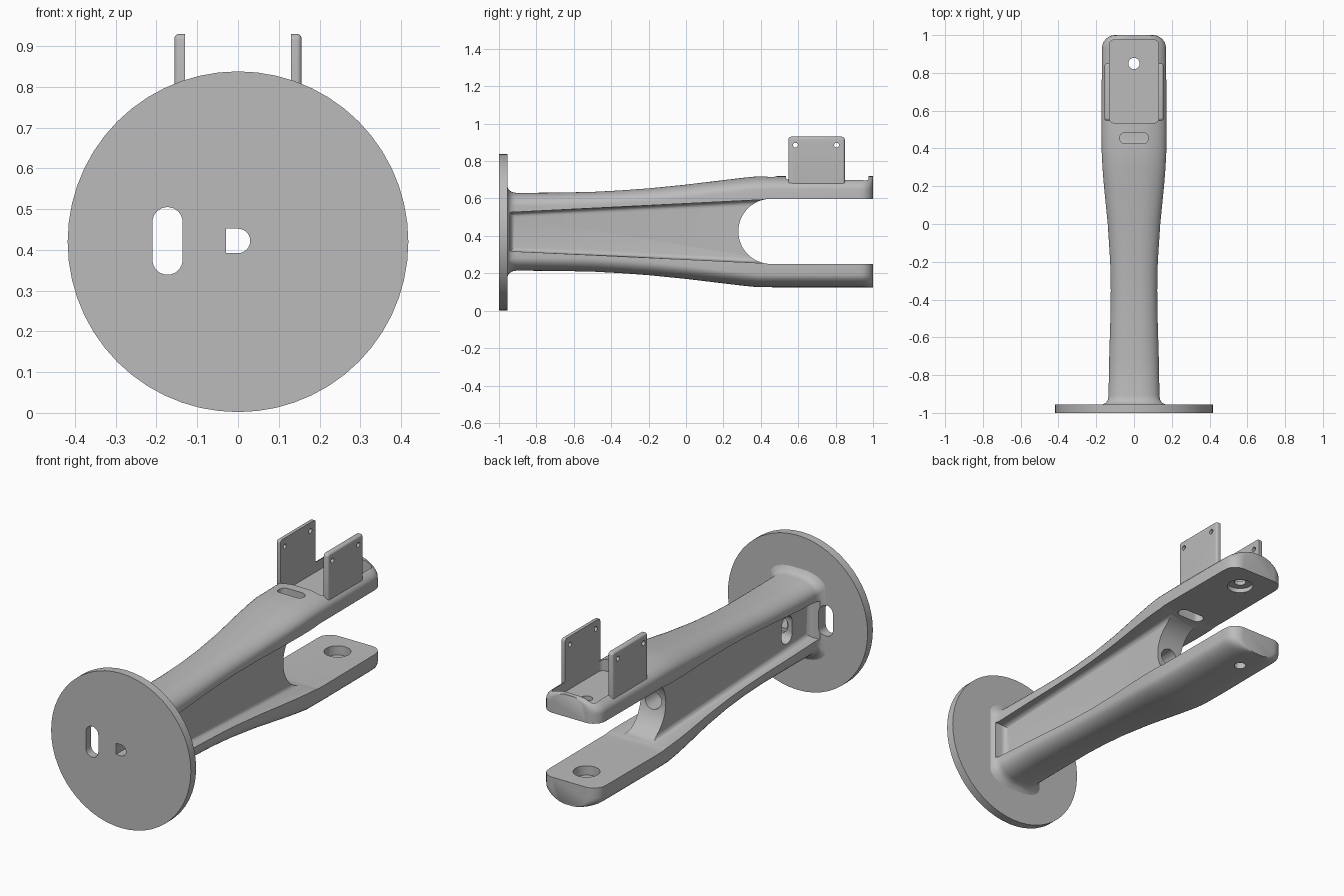
import bpy, bmesh
from math import sin, cos, pi

cube = bpy.data.objects.get("Cube")
if cube:
    bpy.data.objects.remove(cube, do_unlink=True)

grey = bpy.data.materials.new("plain grey")
grey.use_nodes = True
colour = (0.5, 0.5, 0.5, 1)
grey.diffuse_color = colour
grey.node_tree.nodes["Principled BSDF"].inputs["Base Color"].default_value = colour

MID = 0.422  # height of the arm's axis


def finish(bm, name):
    bmesh.ops.recalc_face_normals(bm, faces=bm.faces)
    mesh = bpy.data.meshes.new(name)
    bm.to_mesh(mesh)
    bm.free()
    mesh.materials.append(grey)
    obj = bpy.data.objects.new(name, mesh)
    bpy.context.collection.objects.link(obj)
    return obj


def loft(rings, name):
    bm = bmesh.new()
    loops = [[bm.verts.new(p) for p in ring] for ring in rings]
    for a, b in zip(loops, loops[1:]):
        for i in range(len(a)):
            j = (i + 1) % len(a)
            bm.faces.new((a[i], a[j], b[j], b[i]))
    bm.faces.new(loops[0])
    bm.faces.new(loops[-1])
    return bm


def prism(name, points, axis, lo, hi, bevel=0):
    """Extrude a 2D outline along an axis; optionally round the edges at lo."""
    place = {"x": lambda p, t: (t, *p),
             "y": lambda p, t: (p[0], t, p[1]),
             "z": lambda p, t: (*p, t)}[axis]
    bm = loft([[place(p, t) for p in points] for t in (lo, hi)], name)
    if bevel:
        k = "xyz".index(axis)
        edges = [e for e in bm.edges if all(abs(v.co[k] - lo) < 1e-5 for v in e.verts)]
        bmesh.ops.recalc_face_normals(bm, faces=bm.faces)
        bmesh.ops.bevel(bm, geom=edges, offset=bevel, segments=5, profile=0.5, affect="EDGES")
    return finish(bm, name)


def rounded(cx, cy, hx, hy, r, seg=8):
    """Rounded rectangle outline, also used for circles and slots."""
    pts = []
    for k, (sx, sy) in enumerate(((1, 1), (-1, 1), (-1, -1), (1, -1))):
        for i in range(seg + 1):
            a = (k + i / seg) * pi / 2
            p = (cx + sx * (hx - r) + r * cos(a), cy + sy * (hy - r) + r * sin(a))
            if not pts or abs(p[0] - pts[-1][0]) + abs(p[1] - pts[-1][1]) > 1e-5:
                pts.append(p)
    if abs(pts[0][0] - pts[-1][0]) + abs(pts[0][1] - pts[-1][1]) < 1e-5:
        pts.pop()
    return pts


def circle(cx, cy, r, seg=8):
    return rounded(cx, cy, r, r, r, seg)


def cut(obj, cutters):
    bpy.context.view_layer.objects.active = obj
    for c in cutters:
        c.hide_render = True
        mod = obj.modifiers.new("cut", "BOOLEAN")
        mod.operation = "DIFFERENCE"
        mod.solver = "EXACT"
        mod.object = c
        bpy.ops.object.modifier_apply(modifier=mod.name)


def smooth(obj):
    bpy.ops.object.select_all(action="DESELECT")
    obj.select_set(True)
    bpy.context.view_layer.objects.active = obj
    bpy.ops.object.shade_smooth_by_angle(angle=0.6)


# Arm body: arched section lofted along y (y, half width, half height)
stations = [(-0.97, 0.17, 0.245), (-0.955, 0.165, 0.24), (-0.945, 0.147, 0.222),
            (-0.93, 0.138, 0.212), (-0.91, 0.135, 0.208), (-0.7, 0.131, 0.209),
            (-0.5, 0.125, 0.213), (-0.35, 0.123, 0.221), (-0.2, 0.126, 0.232),
            (0, 0.139, 0.252), (0.2, 0.159, 0.276), (0.3, 0.167, 0.288),
            (0.38, 0.171, 0.296), (0.5, 0.172, 0.297), (0.92, 0.17, 0.297)]
for i in range(1, 7):
    a = i * pi / 12
    stations.append((0.93 + 0.07 * sin(a), 0.1 + 0.07 * cos(a), 0.297))


def section(y, w, h):
    rx, rz, n = 0.8 * w, 0.07, 10
    ring = []
    for k, (sx, sz) in enumerate(((1, 1), (-1, 1), (-1, -1), (1, -1))):
        for i in range(n + 1):
            a = (k + i / n) * pi / 2
            ring.append((sx * (w - rx) + rx * cos(a), y, MID + sz * (h - rz) + rz * sin(a)))
    return ring


arm = finish(loft([section(*s) for s in stations], "arm"), "arm")

# Openings through the mounting disc
side_slot = prism("side_slot_cutter", rounded(-0.173, MID, 0.037, 0.083, 0.037), "y", -1.1, -0.8)
d_shape = [(-0.03, MID + 0.03), (-0.03, MID - 0.03)]
d_shape += [(0.03 * cos(a), MID + 0.03 * sin(a)) for a in [(i / 12 - 0.5) * pi for i in range(13)]]
d_bore = prism("shaft_cutter", d_shape, "y", -1.1, -0.7)

# Fork gap, inner bore, tray and slots in the arm
cutters = [
    prism("fork_gap_cutter", rounded(0.88, 0.424, 0.6, 0.174, 0.174, 16), "x", -0.4, 0.4),
    prism("bore_cutter", circle(0, MID, 0.05), "y", -0.82, 0.4),
    prism("web_slot_cutter", rounded(-0.755, MID, 0.045, 0.075, 0.045), "x", -0.12, 0),
    prism("tray_cutter", rounded(0, 0.755, 0.13, 0.22, 0.025), "z", 0.645, 0.9),
    prism("cable_slot_cutter", rounded(0, 0.455, 0.076, 0.03, 0.03), "z", 0.5, 0.9),
    prism("pin_hole_cutter", circle(0, 0.85, 0.03), "z", -0.1, 0.9),
    prism("counterbore_cutter", circle(0, 0.85, 0.066), "z", 0.2, 0.622),
]
# Side pockets that leave a thin web between two flanges
pocket = [(-0.94, 0.318), (0.46, 0.252), (0.46, 0.596), (-0.94, 0.526)]
for s in (-1, 1):
    cutters.append(prism("pocket_cutter", pocket, "x", s * 0.075, s * 0.4, 0.028))

cut(arm, cutters + [side_slot, d_bore])
smooth(arm)

# Round mounting disc
disc = prism("mounting_disc", circle(0, 0.42, 0.418, 14), "y", -1, -0.955)
cut(disc, [side_slot, d_bore])
smooth(disc)

# Upright bracket plates with two screw holes each
holes = [prism("screw_hole_cutter", circle(y, 0.885, 0.013, 4), "x", -0.4, 0.4)
         for y in (0.585, 0.805)]
for s, side in ((-1, "right"), (1, "left")):
    plate = prism(side + "_bracket_plate", rounded(0.698, 0.78, 0.151, 0.15, 0.015, 4),
                  "x", s * 0.156, s * 0.13, 0.012)
    cut(plate, holes)
    smooth(plate)

# Remove the cutting helpers
for obj in [o for o in bpy.data.objects if "_cutter" in o.name]:
    bpy.data.objects.remove(obj, do_unlink=True)
